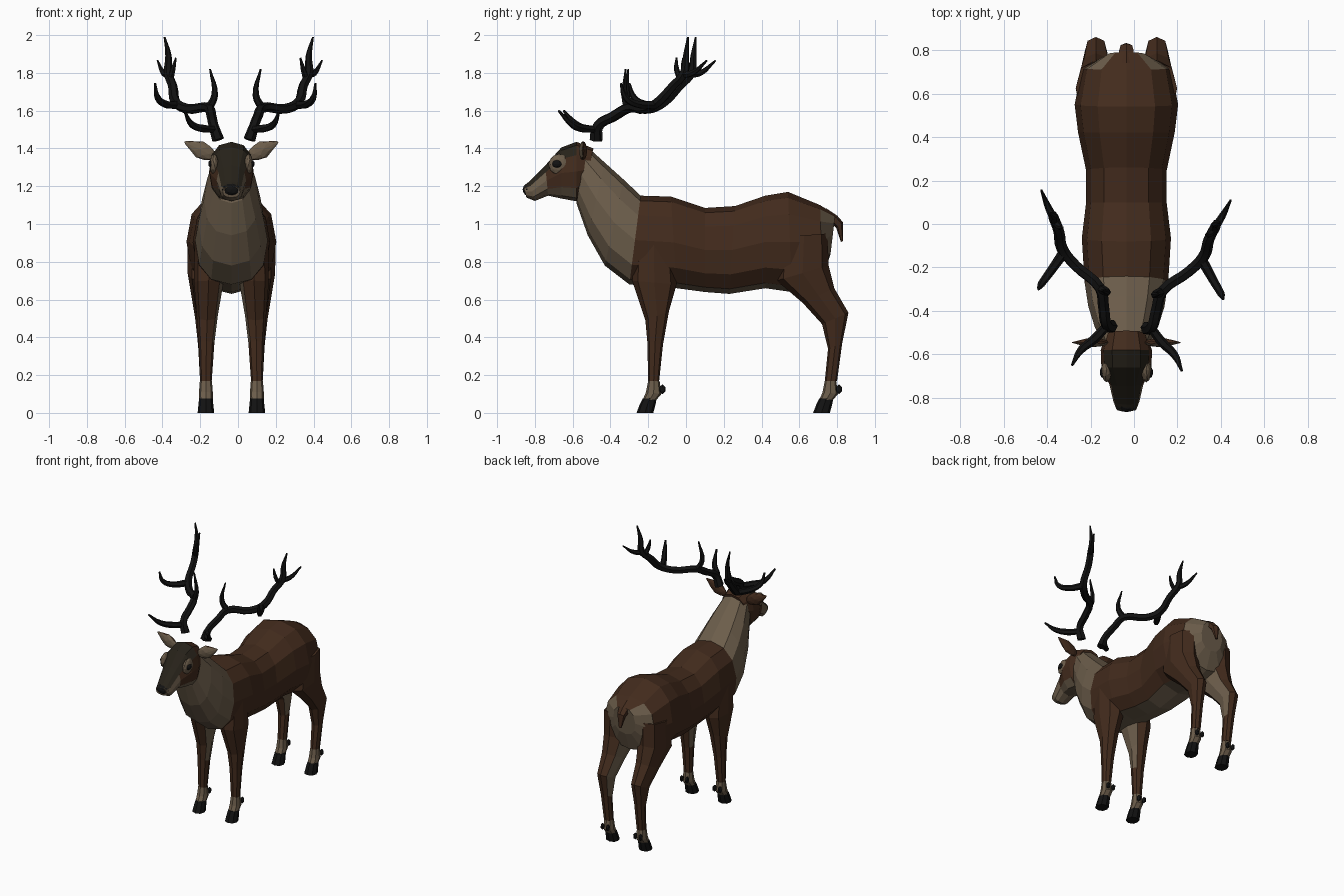
import bpy, bmesh, math
from mathutils import Matrix, Vector

cube = bpy.data.objects.get("Cube")
if cube:
    bpy.data.objects.remove(cube, do_unlink=True)

MID = -0.035  # the body's own centre line


def material(name, rgb):
    m = bpy.data.materials.new(name)
    m.use_nodes = True
    m.diffuse_color = (*rgb, 1)
    bsdf = m.node_tree.nodes["Principled BSDF"]
    bsdf.inputs["Base Color"].default_value = (*rgb, 1)
    bsdf.inputs["Roughness"].default_value = 0.9
    return m


BROWN = material("brown_coat", (0.055, 0.024, 0.012))
TAN = material("tan_coat", (0.15, 0.11, 0.07))
DARK = material("dark_mask", (0.02, 0.016, 0.01))
BLACK = material("black_horn", (0.006, 0.006, 0.006))


def finish(name, bm, mats, paint=None):
    """Turn a bmesh into an object; paint(centre, normal) picks a slot."""
    bmesh.ops.recalc_face_normals(bm, faces=bm.faces)
    bm.normal_update()
    if paint:
        for f in bm.faces:
            f.material_index = paint(f.calc_center_median(), f.normal)
    mesh = bpy.data.meshes.new(name)
    bm.to_mesh(mesh)
    bm.free()
    for m in mats:
        mesh.materials.append(m)
    obj = bpy.data.objects.new(name, mesh)
    bpy.context.collection.objects.link(obj)
    return obj


def loft(name, rings, mats, paint=None, sides=8, side=1, power=0.85):
    """Skin rings given as (y, z) of two opposite points, x offset, half width."""
    bm = bmesh.new()
    loops = []
    for ay, az, by, bz, cx, w in rings:
        a, b = Vector((0, ay, az)), Vector((0, by, bz))
        loop = []
        for k in range(sides):
            t = 2 * math.pi * k / sides
            c = math.copysign(abs(math.cos(t)) ** power, math.cos(t))
            s = math.copysign(abs(math.sin(t)) ** power, math.sin(t))
            p = (a + b) / 2 + (a - b) / 2 * c
            p.x = MID + side * (cx + w * s)
            loop.append(bm.verts.new(p))
        loops.append(loop)
    for lo, hi in zip(loops, loops[1:]):
        for k in range(sides):
            n = (k + 1) % sides
            bm.faces.new((lo[k], lo[n], hi[n], hi[k]))
    bm.faces.new(loops[0])
    bm.faces.new(loops[-1])
    return finish(name, bm, mats, paint)


def blob(name, loc, size, mats, turn=0, paint=None, taper=0, detail=2):
    """Faceted ellipsoid, optionally narrowed toward its +x end."""
    bm = bmesh.new()
    bmesh.ops.create_icosphere(bm, subdivisions=detail, radius=1)
    for v in bm.verts:
        k = 1 - taper * max(v.co.x, 0)
        v.co = Vector((v.co.x * size[0], v.co.y * size[1] * k, v.co.z * size[2] * k))
    flip = -1 if loc[0] < 0 else 1
    bm.transform(Matrix.Rotation(-turn, 4, 'Y'))
    if flip < 0:
        bm.transform(Matrix.Scale(-1, 4, (1, 0, 0)))
    bm.transform(Matrix.Translation((MID + loc[0], loc[1], loc[2])))
    return finish(name, bm, mats, paint)


# Torso, with pale belly and rump
def torso_paint(c, n):
    return int((c.y > 0.71 and c.z < 1.05) or n.z < -0.8)


loft("torso", [
    (.79, 1.05, .765, .84, 0, .09), (.71, 1.10, .72, .71, 0, .205),
    (.54, 1.17, .56, .64, 0, .238), (.42, 1.15, .42, .66, 0, .222),
    (.26, 1.095, .23, .63, 0, .185), (.10, 1.085, .10, .64, 0, .185),
    (-.08, 1.145, -.05, .66, 0, .205), (-.24, 1.15, -.30, .68, 0, .192),
], [BROWN, TAN], torso_paint, sides=12)

# Pale neck
loft("neck", [
    (-.24, 1.15, -.30, .68, 0, .192), (-.33, 1.235, -.43, .78, 0, .175),
    (-.43, 1.325, -.52, .94, 0, .145), (-.53, 1.415, -.58, 1.11, 0, .105),
], [TAN], sides=12)


# Head with a dark forehead and pale chin
def head_paint(c, n):
    if n.z > 0.45 and c.y < -0.58:
        return 2
    return int(c.y < -0.77 or (n.z < -0.6 and c.y < -0.6))


loft("head", [
    (-.49, 1.40, -.54, 1.18, 0, .095), (-.58, 1.435, -.58, 1.12, 0, .118),
    (-.66, 1.405, -.66, 1.135, 0, .115), (-.745, 1.31, -.73, 1.15, 0, .078),
    (-.83, 1.225, -.80, 1.122, 0, .06), (-.86, 1.20, -.845, 1.14, 0, .046),
], [BROWN, TAN, DARK], head_paint, sides=12)
blob("nose", (0, -.835, 1.182), (.052, .03, .034), [BLACK])

# Tail
loft("tail", [
    (.74, 1.085, .74, 1.02, 0, .04), (.80, 1.045, .785, .99, 0, .038),
    (.83, 1.01, .795, .98, 0, .03), (.832, .91, .82, .905, 0, .01),
], [BROWN], sides=6)

# Legs, listed from the top ring down to the pastern
fore = [
    (-.27, .92, -.07, .92, .11, .085), (-.285, .70, -.05, .68, .12, .078),
    (-.215, .49, -.09, .54, .128, .056), (-.205, .38, -.122, .36, .132, .042),
    (-.20, .17, -.142, .17, .135, .031),
]
hind = [
    (.50, .93, .75, .95, .135, .098), (.48, .70, .755, .78, .14, .092),
    (.62, .58, .785, .66, .14, .072), (.72, .47, .86, .53, .14, .052),
    (.752, .34, .827, .37, .138, .038), (.735, .17, .80, .17, .135, .031),
]


def lower_leg(prefix, side, y):
    """Pale pastern, black hoof and dewclaws, measured from the ankle front y."""
    loft(prefix + "_pastern", [
        (y, .17, y + .06, .17, .135, .032), (y - .012, .11, y + .07, .10, .135, .037),
        (y - .035, .055, y + .04, .065, .135, .036),
    ], [TAN], side=side)
    loft(prefix + "_hoof", [
        (y - .03, .075, y + .045, .08, .135, .036), (y - .045, .045, y + .04, .05, .135, .039),
        (y - .062, 0, y + .027, 0, .135, .044),
    ], [BLACK], side=side)
    for i, dx in enumerate((-.022, .022)):
        blob(f"{prefix}_dewclaw_{i + 1}", (side * (.135 + dx), y + .075, .125),
             (.014, .018, .026), [BLACK], detail=1)


for side, label in ((1, "left"), (-1, "right")):
    def inner(c, n, side=side):
        return int(n.x * side < -0.5 and c.z > 0.35)

    loft(label + "_front_leg", fore, [BROWN, TAN], inner, side=side)
    loft(label + "_hind_leg", hind, [BROWN, TAN], inner, side=side)
    lower_leg(label + "_front", side, -.20)
    lower_leg(label + "_hind", side, .735)

    # Ears with a pale hollow side, and eyes with a pale surround
    blob(label + "_ear", (side * .168, -.545, 1.395), (.095, .022, .046), [BROWN, TAN],
         math.radians(26), lambda c, n: int(n.y < -0.6), taper=0.75)
    blob(label + "_eye_surround", (side * .091, -.672, 1.315), (.024, .056, .056), [TAN])
    blob(label + "_eye", (side * .106, -.682, 1.318), (.017, .027, .022), [BLACK])

# Antlers: main beam and tines as (x, y, z, radius)
branches = [
    [(.06, -.48, 1.445, .032), (.085, -.47, 1.52, .026), (.105, -.39, 1.57, .026),
     (.13, -.31, 1.615, .026), (.25, -.22, 1.61, .026), (.32, -.15, 1.645, .027),
     (.345, -.07, 1.73, .025), (.375, -.01, 1.80, .024), (.375, 0, 1.89, .017),
     (.397, .01, 1.99, .005)],
    [(.08, -.48, 1.50, .02), (.13, -.545, 1.505, .022), (.185, -.60, 1.525, .018),
     (.22, -.675, 1.60, .006)],
    [(.13, -.31, 1.61, .022), (.095, -.325, 1.68, .018), (.12, -.32, 1.82, .005)],
    [(.315, -.17, 1.63, .024), (.365, -.26, 1.635, .02), (.40, -.32, 1.67, .017),
     (.41, -.345, 1.745, .006)],
    [(.37, -.02, 1.79, .02), (.405, .035, 1.80, .016), (.445, .11, 1.865, .005)],
    [(.36, -.03, 1.77, .018), (.345, -.05, 1.82, .014), (.33, -.05, 1.88, .005)],
]


def antler(name, place):
    curve = bpy.data.curves.new(name, 'CURVE')
    curve.dimensions = '3D'
    curve.bevel_depth = 1
    curve.bevel_resolution = 1
    curve.resolution_u = 4
    curve.use_fill_caps = True
    for branch in branches:
        spline = curve.splines.new('BEZIER')
        spline.bezier_points.add(len(branch) - 1)
        for point, (x, y, z, r) in zip(spline.bezier_points, branch):
            point.co = place(Vector((x, y, z)))
            point.radius = r
            point.handle_left_type = point.handle_right_type = 'AUTO'
    curve.materials.append(BLACK)
    obj = bpy.data.objects.new(name, curve)
    bpy.context.collection.objects.link(obj)
    bpy.ops.object.select_all(action='DESELECT')
    obj.select_set(True)
    bpy.context.view_layer.objects.active = obj
    bpy.ops.object.convert(target='MESH')
    bpy.ops.object.shade_smooth_by_angle(angle=math.radians(50))


# The right antler mirrors the left with a slight twist
root = Vector((.07, -.48, 0))
twist = Matrix.Rotation(math.radians(6), 3, 'Z')


def mirrored(p):
    q = twist @ (p - root)
    return Vector((-.115 - q.x, q.y - .47, q.z))


antler("left_antler", lambda p: p)
antler("right_antler", mirrored)
